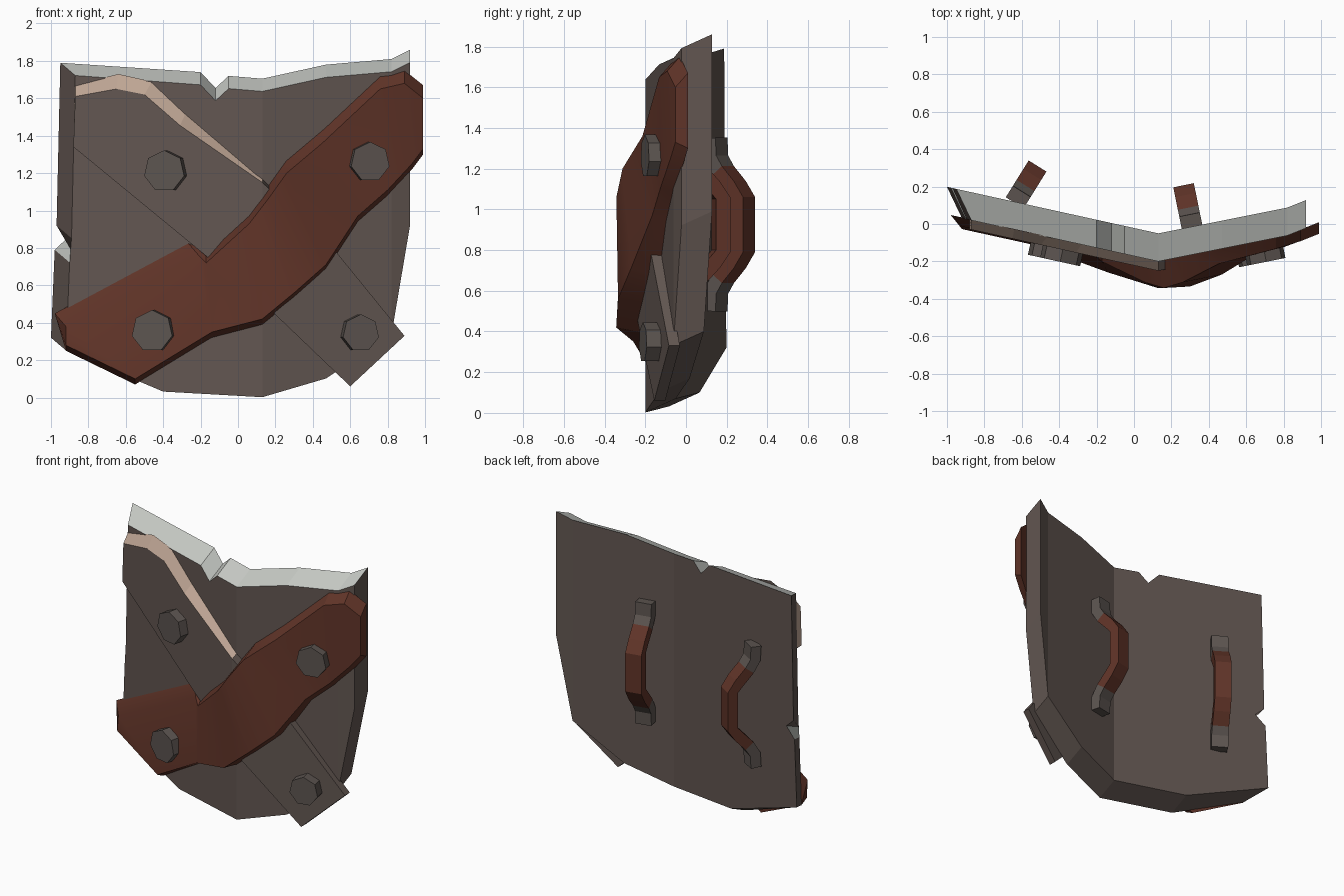
import bpy, bmesh, math
from mathutils import Vector

if "Cube" in bpy.data.objects:
    bpy.data.objects.remove(bpy.data.objects["Cube"])


def material(name, rgb):
    m = bpy.data.materials.new(name)
    m.diffuse_color = (*rgb, 1)
    m.use_nodes = True
    m.node_tree.nodes["Principled BSDF"].inputs["Base Color"].default_value = m.diffuse_color
    return m


IRON = material("dark_plate", (0.122, 0.093, 0.082))
EDGE = material("pale_cut_edge", (0.578, 0.597, 0.565))
TAN = material("tan_edge", (0.515, 0.376, 0.296))
BROWN = material("rust_brown", (0.117, 0.034, 0.021))
BOLT = material("bolt_grey", (0.107, 0.089, 0.080))

FOLD = 0.13  # x of the vertical crease


def front_y(x):
    """Front surface of the folded shield."""
    if x < FOLD:
        return -0.2 + 0.22 * (FOLD - x)
    return -0.2 + 0.2 * (x - FOLD) + max(0, x - 0.82) * 0.2


def finish(name, bm, mats):
    bmesh.ops.recalc_face_normals(bm, faces=bm.faces[:])
    me = bpy.data.meshes.new(name)
    bm.to_mesh(me)
    bm.free()
    for m in mats:
        me.materials.append(m)
    ob = bpy.data.objects.new(name, me)
    bpy.context.collection.objects.link(ob)
    return ob


def slab(name, front, back, splits, mats, edge_mat):
    """Closed plate between two outlines, creased at index pairs."""
    bm = bmesh.new()
    rings = [[bm.verts.new(p) for p in ring] for ring in (front, back)]
    n = len(front)
    sides = []
    for i in range(n):
        j = (i + 1) % n
        sides.append(bm.faces.new((rings[0][i], rings[0][j], rings[1][j], rings[1][i])))
    for ring in rings:
        bm.faces.new(ring)
        for a, b in splits:
            bmesh.ops.connect_verts(bm, verts=[ring[a], ring[b]])
    bmesh.ops.recalc_face_normals(bm, faces=bm.faces[:])
    bm.normal_update()
    for i, f in enumerate(sides):
        f.material_index = edge_mat(i, f)
    return finish(name, bm, mats)


def loft(name, sections, mats, seg_mat):
    """Skin four-point sections into a closed bar."""
    bm = bmesh.new()
    rows = [[bm.verts.new(p) for p in s] for s in sections]
    for k, (a, b) in enumerate(zip(rows, rows[1:])):
        for i in range(4):
            j = (i + 1) % 4
            bm.faces.new((a[i], a[j], b[j], b[i])).material_index = seg_mat(k)
    bm.faces.new(rows[0]).material_index = seg_mat(0)
    bm.faces.new(rows[-1]).material_index = seg_mat(len(rows) - 2)
    return finish(name, bm, mats)


# shield body: back outline clockwise, front outline shifted down (and in on the left)
outline = [(-0.95, 1.79), (-0.2, 1.74), (-0.12, 1.655), (-0.05, 1.72), (0.13, 1.705),
           (0.47, 1.78), (0.82, 1.81), (0.92, 1.86), (0.92, 0.99), (0.82, 0.40),
           (0.47, 0.17), (0.13, 0.07), (-0.4, 0.10), (-1.0, 0.32), (-0.98, 0.79),
           (-0.905, 0.86), (-0.97, 0.92)]
back = [(x, front_y(x) + 0.15, z) for x, z in outline]
front = []
for x, z in outline:
    if x < -0.9:
        x = -0.895 if abs(z - 0.86) < 0.01 else x + 0.08
    front.append((x, front_y(x), z - 0.068))
slab("shield_body", front, back, [(4, 11), (6, 9)], [IRON, EDGE],
     lambda i, f: 1 if f.normal.z > 0.3 else 0)

# crossing plank with a chamfered tan upper edge
plank_back = [(-0.87, 1.67), (-0.64, 1.73), (-0.46, 1.69), (-0.28, 1.52), (0.13, 1.17),
              (0.52, 0.785), (0.89, 0.33), (0.6, 0.06), (0.13, 0.51), (-0.88, 1.34)]
plank_front = [(-0.87, 1.61), (-0.65, 1.65), (-0.5, 1.62), (-0.31, 1.455), (0.13, 1.15)]
plank_front += plank_back[5:]
slab("crossing_plank",
     [(x, front_y(x) - 0.05, z) for x, z in plank_front],
     [(x, front_y(x) + 0.004, z) for x, z in plank_back],
     [(4, 8)], [IRON, TAN], lambda i, f: 1 if i < 4 or i == 9 else 0)

# brown band: upper x,z / lower x,z / extra bulge at upper and lower edge
band = [(-0.98, 0.45, -0.92, 0.25, 0, 0), (-0.27, 0.83, -0.55, 0.07, 0, 0),
        (-0.17, 0.79, -0.14, 0.32, 0.01, 0.06), (0.06, 1.0, 0.13, 0.39, 0.07, 0.085),
        (0.16, 1.13, 0.30, 0.53, 0.09, 0.11), (0.26, 1.27, 0.47, 0.68, 0.08, 0.08),
        (0.45, 1.43, 0.64, 0.94, 0.02, 0.01), (0.76, 1.72, 0.80, 1.08, 0, 0),
        (0.89, 1.75, 0.93, 1.22, 0, 0), (0.99, 1.67, 0.99, 1.30, 0, 0)]
sections = []
for k, (ux, uz, lx, lz, ub, lb) in enumerate(band):
    dx = 0.06 if k in (0, 1) else 0
    sections.append([(ux, front_y(ux) + 0.004, uz),
                     (ux + dx, front_y(ux) - 0.058 - ub, uz - 0.07),
                     (lx, front_y(lx) - 0.058 - lb, lz + 0.03),
                     (lx, front_y(lx) + 0.004, lz)])
strap = loft("brown_band", sections, [BROWN], lambda k: 0)
bpy.context.view_layer.objects.active = strap
strap.select_set(True)
bpy.ops.object.shade_smooth_by_angle(angle=math.radians(25))

# bolts, aligned with the surface they sit on
for i, (x, z, r) in enumerate([(-0.37, 1.21, 0.112), (0.685, 1.26, 0.107),
                               (-0.435, 0.355, 0.113), (0.635, 0.345, 0.1)]):
    n = Vector((-0.22 if x < FOLD else 0.2, -1, 0)).normalized()
    bpy.ops.mesh.primitive_cylinder_add(vertices=7, radius=r, depth=0.1,
                                        location=Vector((x, front_y(x), z)) + n * 0.065)
    ob = bpy.context.object
    ob.name = f"bolt_{i + 1}"
    ob.rotation_euler = n.to_track_quat('Z', 'Y').to_euler()
    ob.data.materials.append(BOLT)

# grip handles on the back: grey feet, brown arched bar
half = [(0.425, 0.03), (0.33, 0.035), (0.265, 0.075), (0.19, 0.145), (0.13, 0.19)]
path = [Vector(p) for p in half] + [Vector((-z, d)) for z, d in reversed(half)]
for name, x, direction in (("outer_handle", -0.635, (0.53, 0.85, 0)),
                           ("inner_handle", 0.31, (-0.2, 0.98, 0))):
    out = Vector(direction).normalized()
    side = Vector((out.y, -out.x, 0)) * 0.056
    base = Vector((x, front_y(x) + 0.15, 0.925))
    rows = []
    for i, p in enumerate(path):
        t = (path[min(i + 1, len(path) - 1)] - path[max(i - 1, 0)]).normalized()
        n = Vector((-t.y, t.x)) * 0.036
        row = []
        for q, s in ((p + n, 1), (p + n, -1), (p - n, -1), (p - n, 1)):
            row.append(base + out * q.y + Vector((0, 0, q.x)) + side * s)
        rows.append(row)
    last = len(rows) - 2
    loft(name, rows, [BOLT, BROWN], lambda k: 1 if 2 <= k <= last - 2 else 0)
